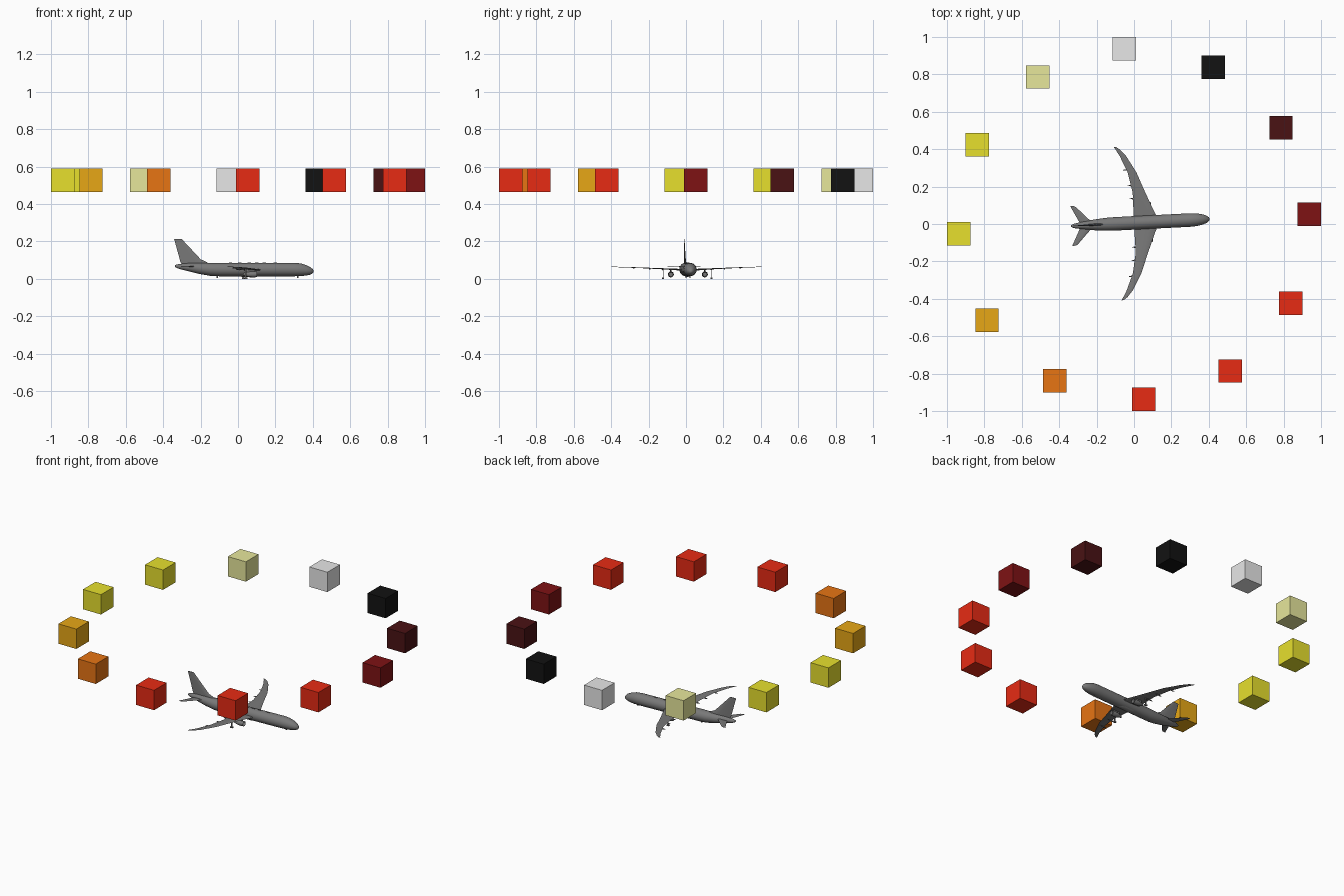
import bpy, bmesh, math
from mathutils import Matrix, Vector

if "Cube" in bpy.data.objects:
    bpy.data.objects.remove(bpy.data.objects["Cube"])


def material(name, rgb):
    m = bpy.data.materials.new(name)
    m.use_nodes = True
    m.diffuse_color = (*rgb, 1)
    m.node_tree.nodes["Principled BSDF"].inputs["Base Color"].default_value = (*rgb, 1)
    return m


red = material("red", (.8, .024, .007))
orange = material("orange", (.8, .177, .007))
amber = material("amber", (.8, .386, .008))
yellow = material("yellow", (.8, .745, .027))
pale = material("pale yellow", (.8, .8, .33))
silver = material("light grey", (.8, .8, .8))
black = material("black", (.006, .006, .006))
maroon = material("maroon", (.068, .006, .007))
dark_red = material("dark red", (.21, .006, .007))
grey = material("aircraft grey", (.19, .19, .19))

# The aircraft is modelled nose along +x, then turned slightly
HEADING = Matrix.Translation((0, .006, 0)) @ Matrix.Rotation(math.radians(2.9), 4, "Z")


def finish(name, bm, mat, smooth=False, turn=True):
    if turn:
        bm.transform(HEADING)
    bmesh.ops.recalc_face_normals(bm, faces=bm.faces)
    mesh = bpy.data.meshes.new(name)
    bm.to_mesh(mesh)
    bm.free()
    mesh.materials.append(mat)
    ob = bpy.data.objects.new(name, mesh)
    bpy.context.collection.objects.link(ob)
    if smooth:
        bpy.ops.object.select_all(action="DESELECT")
        bpy.context.view_layer.objects.active = ob
        ob.select_set(True)
        bpy.ops.object.shade_smooth_by_angle(angle=math.radians(40))
    return ob


def loft(bm, rings):
    """Skin a row of equal-length point rings and cap the ends."""
    rows = [[bm.verts.new(p) for p in ring] for ring in rings]
    n = len(rows[0])
    for a, b in zip(rows, rows[1:]):
        for i in range(n):
            j = (i + 1) % n
            bm.faces.new((a[i], a[j], b[j], b[i]))
    bm.faces.new(rows[0])
    bm.faces.new(rows[-1])


def tube(name, stations, y=0, sides=24):
    """Round body along x from (x, centre z, radius) stations."""
    bm = bmesh.new()
    angles = [math.tau * i / sides for i in range(sides)]
    loft(bm, [[(x, y + r * math.cos(a), z + r * math.sin(a)) for a in angles]
              for x, z, r in stations])
    return finish(name, bm, grey, True)


def aerofoil(name, stations, side=1, upright=False, ratio=.09):
    """Tapered surface from (span, leading x, trailing x, height) stations."""
    section = ((0, 0), (.1, .35), (.35, .5), (.7, .3), (1, .03),
               (.7, -.2), (.35, -.35), (.1, -.3))
    bm = bmesh.new()
    rings = []
    for span, lead, trail, height in stations:
        chord = lead - trail
        ring = []
        for c, t in section:
            x, off = lead - c * chord, t * chord * ratio
            ring.append((x, off, span) if upright else (x, side * span, height + off))
        rings.append(ring)
    loft(bm, rings)
    return finish(name, bm, grey, True)


def block(name, centre, size, mat, turn=True):
    bm = bmesh.new()
    bmesh.ops.create_cube(bm, size=1)
    bm.transform(Matrix.Translation(centre) @ Matrix.Diagonal((*size, 1)))
    return finish(name, bm, mat, turn=turn)


# Ring of coloured cubes, counted clockwise from the nose side
for i, mat in enumerate((dark_red, red, red, red, orange, amber, yellow,
                         yellow, pale, silver, black, maroon)):
    a = math.radians(3.2 - 30 * i)
    block(f"ring_cube_{i + 1}", (.939 * math.cos(a), .939 * math.sin(a), .528),
          (.125, .125, .125), mat, turn=False)

# Fuselage
tube("fuselage", [(-.337, .069, .005), (-.32, .067, .012), (-.27, .063, .021),
                  (-.21, .056, .029), (-.15, .051, .0345), (-.1, .05, .036),
                  (.3, .05, .036), (.335, .049, .034), (.365, .046, .028),
                  (.388, .043, .02), (.4, .041, .011), (.405, .04, .003)])
tube("belly_fairing", [(-.05, .035, .008), (-.02, .036, .023), (.03, .037, .026),
                       (.09, .037, .026), (.13, .036, .022), (.16, .035, .008)])

# Tail fin
aerofoil("tail_fin", [(.075, -.15, -.3, 0), (.09, -.168, -.308, 0),
                      (.105, -.2, -.312, 0), (.214, -.302, -.342, 0)], upright=True)

# Mirrored wings, stabilisers, engines and underwing details
for side, tag in ((1, "left"), (-1, "right")):
    aerofoil(f"{tag}_wing", [(.01, .135, 0, .046), (.05, .113, 0, .049),
                             (.16, .068, .001, .055), (.27, .026, -.02, .06),
                             (.36, -.025, -.058, .063), (.395, -.055, -.078, .065),
                             (.41, -.076, -.088, .066)], side)
    aerofoil(f"{tag}_stabiliser", [(.005, -.215, -.285, .066), (.1, -.306, -.333, .069),
                                   (.106, -.318, -.336, .069)], side)
    tube(f"{tag}_engine", [(.022, .025, .006), (.036, .025, .01), (.055, .024, .0145),
                           (.08, .024, .016), (.096, .024, .0145), (.092, .024, .012),
                           (.08, .024, .011)], side * .091, 16)
    block(f"{tag}_pylon", (.06, side * .091, .044), (.05, .004, .016), grey)
    block(f"{tag}_gear_strut", (.035, side * .13, .027), (.006, .004, .05), grey)
    block(f"{tag}_gear_foot", (.035, side * .13, .004), (.016, .01, .008), grey)
    for y, x, z in ((.13, 0, .05), (.2, -.006, .054), (.285, -.026, .058)):
        tube(f"{tag}_flap_fairing", [(x - .018, z, .001), (x, z, .004), (x + .03, z, .001)],
             side * y, 8)

# Small aerials along the spine and belly
for x in (-.04, .01, .06, .1, .14, .2):
    block("spine_aerial", (x, 0, .086), (.018, .003, .005), grey)
for x in (-.11, .32):
    block("belly_aerial", (x, 0, .012), (.008, .004, .014), grey)
